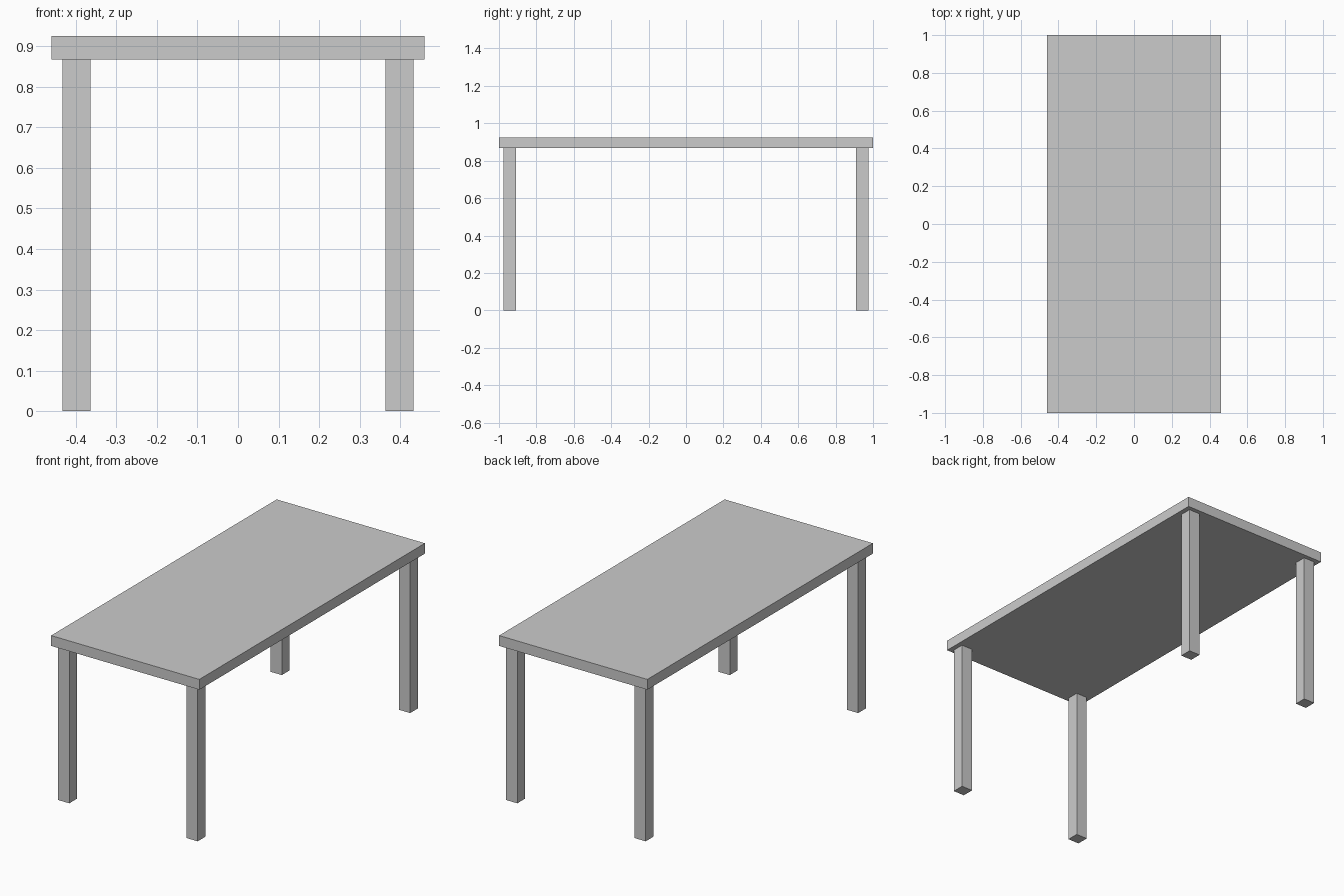
import bpy

if "Cube" in bpy.data.objects:
    bpy.data.objects.remove(bpy.data.objects["Cube"])


def box(name, x, y, z):
    """Add a box spanning the given (min, max) ranges."""
    spans = (x, y, z)
    bpy.ops.mesh.primitive_cube_add(size=1, location=[(a + b) / 2 for a, b in spans])
    obj = bpy.context.object
    obj.name = name
    obj.scale = [b - a for a, b in spans]
    bpy.ops.object.transform_apply(location=False, rotation=False, scale=True)
    return obj


TOP_Z, UNDER_Z = 0.925, 0.867

# Table top slab
box("table_top", (-0.46, 0.46), (-1, 1), (UNDER_Z, TOP_Z))

# Four square legs, slightly inset from the corners
for side, sx in (("left", -1), ("right", 1)):
    for end, sy in (("front", -1), ("back", 1)):
        xs = sorted((sx * 0.364, sx * 0.433))
        ys = sorted((sy * 0.908, sy * 0.976))
        box(f"{end}_{side}_leg", xs, ys, (0, UNDER_Z))
